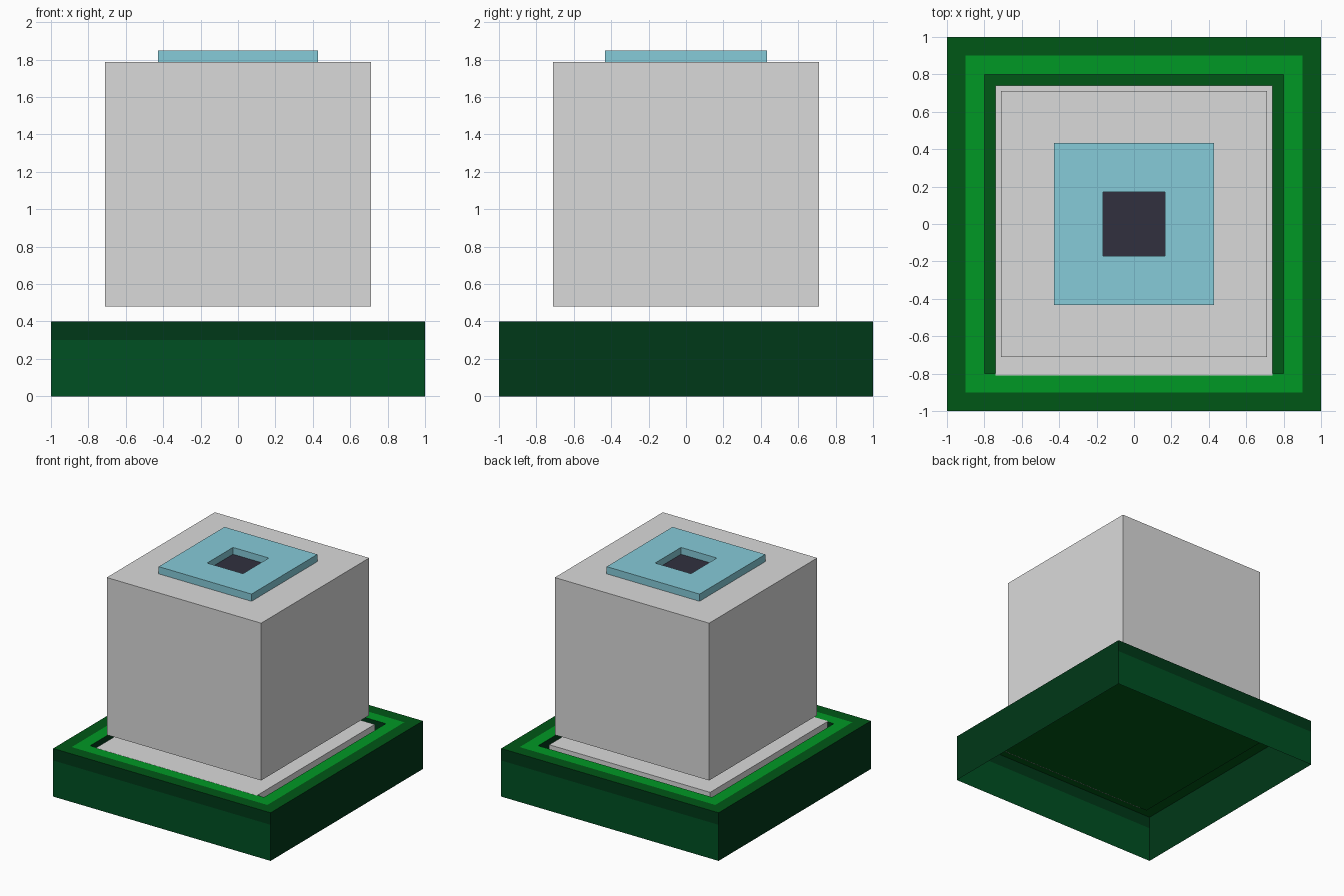
import bpy
import bmesh

if "Cube" in bpy.data.objects:
    bpy.data.objects.remove(bpy.data.objects["Cube"], do_unlink=True)


def material(name, r, g, b):
    """Make a flat material from 0-255 display values, stored as linear."""
    lin = [(c / 255 / 12.92) if c < 11 else ((c / 255 + 0.055) / 1.055) ** 2.4
           for c in (r, g, b)]
    mat = bpy.data.materials.new(name)
    mat.use_nodes = True
    mat.diffuse_color = (*lin, 1)
    bsdf = mat.node_tree.nodes["Principled BSDF"]
    bsdf.inputs["Base Color"].default_value = (*lin, 1)
    bsdf.inputs["Roughness"].default_value = 0.8
    return mat


GREY = material("light grey", 218, 218, 218)
TEAL = material("pale teal", 134, 203, 217)
NAVY = material("dark slate", 49, 48, 63)
BRIGHT = material("bright green", 0, 152, 37)
TOP_GREEN = material("deep green", 0, 87, 22)
WALL_GREEN = material("wall green", 0, 80, 34)
DARK_GREEN = material("dark wall green", 0, 56, 24)


def box(x0, x1, y0, y1, z0, z1):
    bm = bmesh.new()
    bmesh.ops.create_cube(bm, size=1)
    for v in bm.verts:
        v.co = (x1 if v.co.x > 0 else x0,
                y1 if v.co.y > 0 else y0,
                z1 if v.co.z > 0 else z0)
    bm.normal_update()
    return bm


def inset(bm, face, width):
    """Inset a face evenly; return the new border faces."""
    return bmesh.ops.inset_individual(bm, faces=[face], thickness=width,
                                      use_even_offset=True)["faces"]


def sink(bm, face, depth):
    """Push a face down; return the floor and the new side walls."""
    outer = set(bm.faces)
    floor = bmesh.ops.extrude_discrete_faces(bm, faces=[face])["faces"][0]
    bmesh.ops.translate(bm, verts=floor.verts, vec=(0, 0, -depth))
    return floor, [f for f in bm.faces if f not in outer and f != floor]


def top_of(bm):
    return max(bm.faces, key=lambda f: f.calc_center_median().z)


def finish(name, bm, *mats):
    mesh = bpy.data.meshes.new(name)
    bm.normal_update()
    bm.to_mesh(mesh)
    bm.free()
    for m in mats:
        mesh.materials.append(m)
    obj = bpy.data.objects.new(name, mesh)
    bpy.context.collection.objects.link(obj)
    return obj


# Hollow base, open underneath, with a darker upper band on front and back
bm = box(-1, 1, -1, 1, 0, 0.4)
bmesh.ops.delete(bm, geom=[f for f in bm.faces if f.normal.z < -0.9],
                 context='FACES')
bmesh.ops.bisect_plane(bm, geom=bm.verts[:] + bm.edges[:] + bm.faces[:],
                       plane_co=(0, 0, 0.3), plane_no=(0, 0, 1))
bm.normal_update()
for f in bm.faces:
    if f.normal.z > 0.9:
        f.material_index = 0
    elif abs(f.normal.y) > 0.9 and f.calc_center_median().z < 0.3:
        f.material_index = 1
    else:
        f.material_index = 2

# Rim with a bright inner border around a sunken floor
top = top_of(bm)
inset(bm, top, 0.1)
for f in inset(bm, top, 0.1):
    f.material_index = 3
floor, walls = sink(bm, top, 0.1)
for f in walls:
    f.material_index = 2
finish("base", bm, TOP_GREEN, WALL_GREEN, DARK_GREEN, BRIGHT)

# Grey slab filling most of the sunken floor
finish("floor_slab", box(-0.74, 0.74, -0.81, 0.74, 0.302, 0.401), GREY)

# Large block floating just above the slab
finish("main_block", box(-0.71, 0.71, -0.71, 0.71, 0.48, 1.788), GREY)

# Roof panel with a dark-floored opening
bm = box(-0.427, 0.427, -0.432, 0.432, 1.788, 1.848)
top = top_of(bm)
inset(bm, top, 0.262)
floor, walls = sink(bm, top, 0.057)
floor.material_index = 1
finish("roof_panel", bm, TEAL, NAVY)
